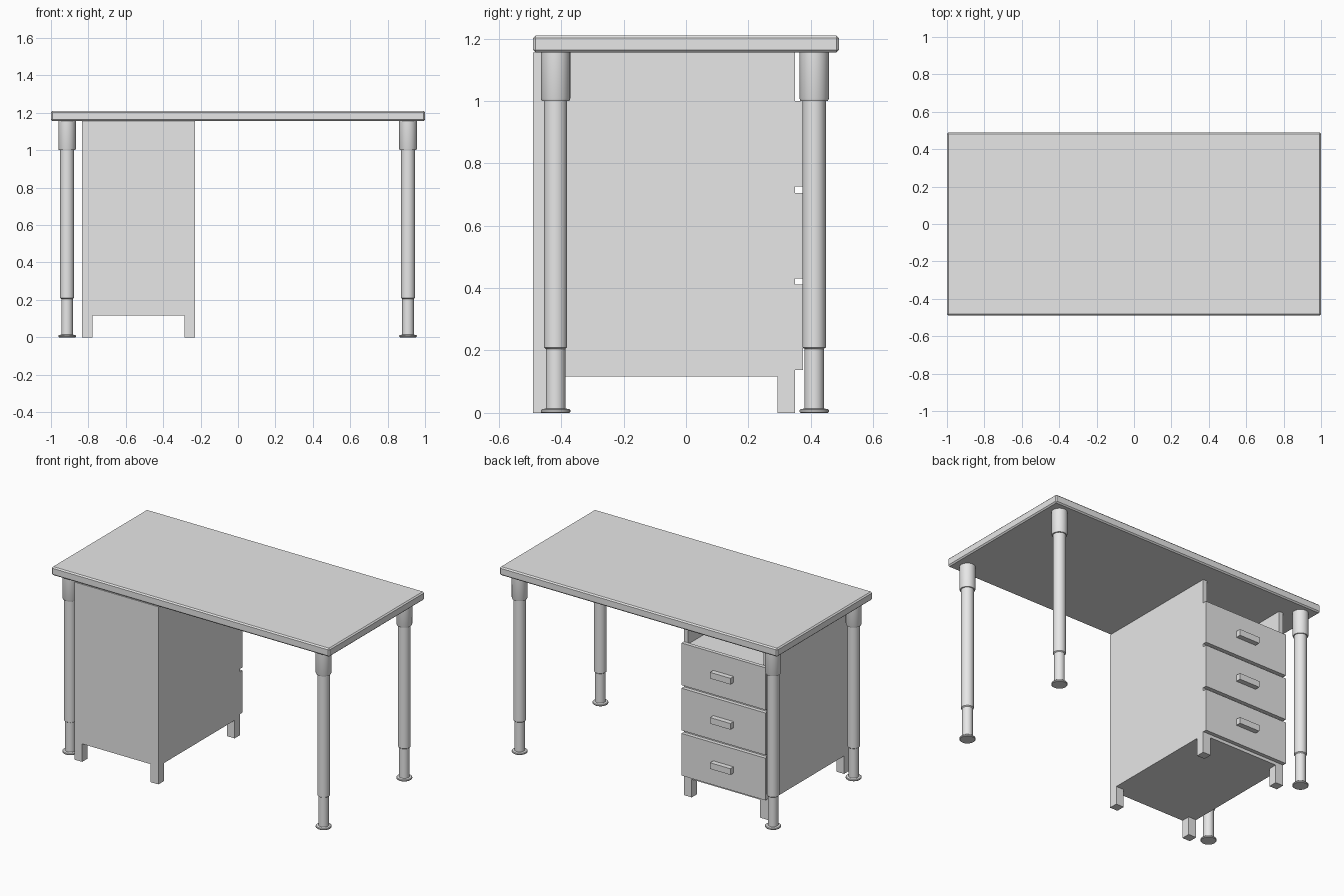
import bpy
import bmesh
import math

cube = bpy.data.objects.get("Cube")
if cube:
    bpy.data.objects.remove(cube, do_unlink=True)

grey = bpy.data.materials.new("light_grey")
grey.use_nodes = True
GREY = (0.8, 0.8, 0.8, 1)
grey.diffuse_color = GREY
grey.node_tree.nodes["Principled BSDF"].inputs["Base Color"].default_value = GREY


def finish(name, bm):
    bmesh.ops.recalc_face_normals(bm, faces=bm.faces)
    mesh = bpy.data.meshes.new(name)
    bm.to_mesh(mesh)
    bm.free()
    mesh.materials.append(grey)
    obj = bpy.data.objects.new(name, mesh)
    bpy.context.collection.objects.link(obj)
    return obj


def box(name, xs, ys, zs, bevel=0):
    """Box between the low and high limits on each axis."""
    bm = bmesh.new()
    bmesh.ops.create_cube(bm, size=1)
    for v in bm.verts:
        v.co = [(lo + hi) / 2 + c * (hi - lo) for c, (lo, hi) in zip(v.co, (xs, ys, zs))]
    if bevel:
        bmesh.ops.bevel(bm, geom=bm.edges[:], offset=bevel, segments=1, affect='EDGES')
    return finish(name, bm)


def turned(name, profile, x, y, sides=32):
    """Spin a (radius, height) profile around the vertical axis."""
    bm = bmesh.new()
    verts = [bm.verts.new((r, 0, z)) for r, z in profile]
    edges = [bm.edges.new(pair) for pair in zip(verts, verts[1:])]
    bmesh.ops.spin(bm, geom=verts + edges, cent=(0, 0, 0), axis=(0, 0, 1),
                   angle=math.tau, steps=sides)
    bmesh.ops.remove_doubles(bm, verts=bm.verts, dist=0.0001)
    obj = finish(name, bm)
    obj.location = (x, y, 0)
    bpy.context.view_layer.objects.active = obj
    obj.select_set(True)
    bpy.ops.object.shade_smooth_by_angle(angle=math.radians(30))
    obj.select_set(False)


# Table top
UNDER = 1.155
box("table_top", (-1, 1), (-0.49, 0.49), (UNDER, 1.21), bevel=0.008)

# Stepped tubular legs with flanged feet
LEG = [(0, 0), (0.044, 0), (0.047, 0.003), (0.047, 0.009), (0.044, 0.012),
       (0.031, 0.014), (0.031, 0.205), (0.037, 0.21), (0.037, 1.0),
       (0.044, 1.0), (0.047, 1.008), (0.047, UNDER), (0, UNDER)]
for side, x in (("right", -0.914), ("left", 0.909)):
    for end, y in (("front", -0.418), ("back", 0.411)):
        turned(f"{end}_{side}_leg", LEG, x, y)

# Drawer cabinet
X0, X1 = -0.834, -0.23
Y0, Y1 = -0.49, 0.35
BASE = 0.117
T = 0.03
box("cabinet_right_panel", (X0, X0 + T), (Y0, Y1), (BASE, UNDER))
box("cabinet_left_panel", (X1 - T, X1), (Y0, Y1), (BASE, UNDER))
box("cabinet_front_panel", (X0 + T, X1 - T), (Y0, Y0 + T), (BASE, UNDER))
box("cabinet_body", (X0 + T, X1 - T), (Y0 + T, Y1), (BASE, 0.99))

# Cabinet feet
F = 0.056
for side, x in (("right", X0), ("left", X1 - F)):
    for end, y in (("front", Y0), ("back", Y1 - F)):
        box(f"cabinet_{end}_{side}_foot", (x, x + F), (y, y + F), (0, BASE))

# Drawer fronts and handles
MID = (X0 + X1) / 2
for i, name in enumerate(("lower", "middle", "upper")):
    z = 0.137 + i * 0.294
    box(f"{name}_drawer_front", (X0, X1), (Y1, Y1 + 0.025), (z, z + 0.274))
    c = z + 0.137
    box(f"{name}_drawer_handle", (MID - 0.073, MID + 0.073),
        (Y1 + 0.025, Y1 + 0.058), (c - 0.02, c + 0.02))
